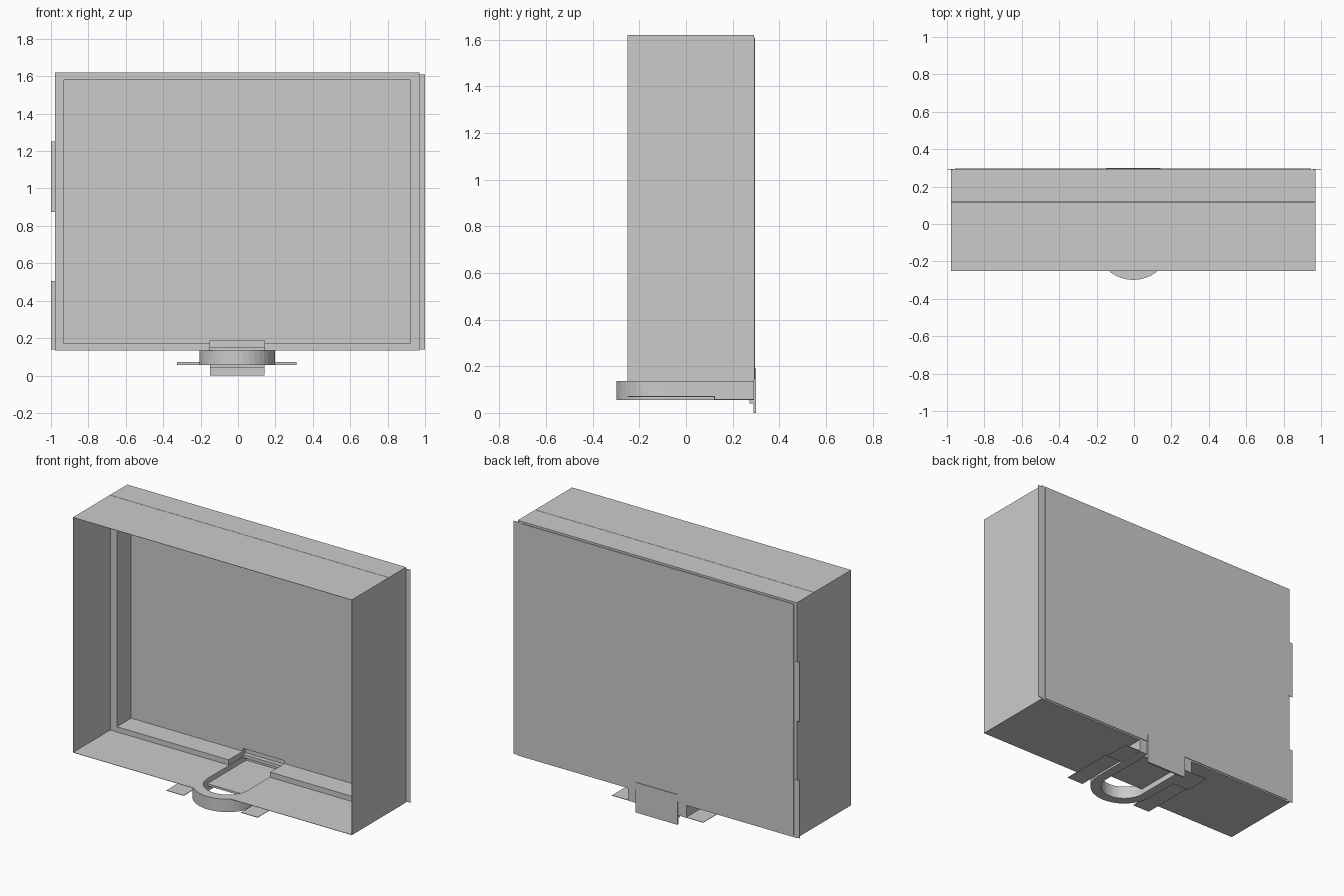
import bpy
import bmesh
from math import cos, sin, pi
from mathutils import Vector

cube = bpy.data.objects.get("Cube")
if cube:
    bpy.data.objects.remove(cube, do_unlink=True)

GREY = (0.6, 0.6, 0.6, 1.0)
grey = bpy.data.materials.new("plain_grey")
grey.use_nodes = True
grey.diffuse_color = GREY
grey.node_tree.nodes["Principled BSDF"].inputs["Base Color"].default_value = GREY


def prism(name, outline, axis, start, end):
    """Extrude a flat outline along y (outline in x, z) or z (outline in x, y)."""
    place = {"y": lambda a, b: (a, start, b), "z": lambda a, b: (a, b, start)}[axis]
    push = Vector((0, end - start, 0)) if axis == "y" else Vector((0, 0, end - start))
    bm = bmesh.new()
    face = bm.faces.new([bm.verts.new(place(a, b)) for a, b in outline])
    new = bmesh.ops.extrude_face_region(bm, geom=[face])["geom"]
    bmesh.ops.translate(bm, vec=push, verts=[v for v in new if isinstance(v, bmesh.types.BMVert)])
    bmesh.ops.recalc_face_normals(bm, faces=bm.faces)
    mesh = bpy.data.meshes.new(name)
    bm.to_mesh(mesh)
    bm.free()
    mesh.materials.append(grey)
    obj = bpy.data.objects.new(name, mesh)
    bpy.context.collection.objects.link(obj)
    return obj


def box(name, x0, x1, y0, y1, z0, z1):
    return prism(name, [(x0, y0), (x1, y0), (x1, y1), (x0, y1)], "z", z0, z1)


def u_curve(radius, back):
    """Open U in x, y: straight legs to the back, half circle at the front."""
    arc = [(CX + radius * cos(t), ARC_Y + radius * sin(t))
           for t in (pi + pi * i / SEGMENTS for i in range(SEGMENTS + 1))]
    return [(CX - radius, back)] + arc + [(CX + radius, back)]


# Shared sizes
L, R, BOTTOM, TOP = -0.978, 0.97, 0.135, 1.62
FRONT, SEAM, BACK = -0.25, 0.12, 0.292
CX, ARC_Y, SEGMENTS = -0.004, -0.096, 20
NL, NR = CX - 0.145, CX + 0.145
T = 0.002
FLOOR = BOTTOM + T

# Thin side walls over the full depth, and the top of the hood up to the seam
box("right_wall", L, L + T, FRONT, BACK, BOTTOM, TOP)
box("left_wall", R - T, R, FRONT, BACK, BOTTOM, TOP)
box("hood_top", L + T, R - T, FRONT, SEAM - 0.002, TOP - T, TOP)

# Floor with the U-shaped latch opening
prism("floor", [(L + T, BACK), (L + T, FRONT), (R - T, FRONT), (R - T, BACK)]
      + u_curve(0.14, BACK)[::-1], "z", BOTTOM, FLOOR)

# Deep frame around the back panel, open at the latch notch
il, ir, ib, it = -0.93, 0.92, 0.17, 1.58
prism("frame", [(NL, FLOOR), (L + T, FLOOR), (L + T, TOP), (R - T, TOP), (R - T, FLOOR),
                (NR, FLOOR), (NR, ib), (ir, ib), (ir, it), (il, it), (il, ib), (NL, ib)],
      "y", SEAM, BACK)

# Back panel, notched around the catch
prism("back_panel", [(NL, 0.145), (-0.957, 0.145), (-0.957, 1.607), (0.945, 1.607),
                     (0.945, 0.145), (NR, 0.145), (NR, 0.188), (NL, 0.188)],
      "y", 0.262, 0.296)

# Hinge strip on the left, hinge tabs on the right
box("hinge_strip", 0.957, 1.0, BACK, BACK + T, 0.14, 1.61)
for i, (z0, z1) in enumerate([(0.14, 0.505), (0.875, 1.25)]):
    box(f"hinge_tab_{i + 1}", -1.0, -0.965, BACK, BACK + T, z0, z1)

# Latch housing: U-shaped wall, flush with the floor
prism("latch_housing", u_curve(0.203, BACK) + u_curve(0.14, BACK)[::-1],
      "z", 0.056, FLOOR)

# Thin stepped wings of the latch
for side, x0, x1 in (("right", -0.325, CX - 0.2), ("left", CX + 0.2, 0.312)):
    box(f"latch_wing_front_{side}", x0, x1, FRONT, SEAM, 0.069, 0.072)
    box(f"latch_wing_step_{side}", x0, x1, SEAM, SEAM + 0.004, 0.057, 0.072)
    box(f"latch_wing_back_{side}", x0, x1, SEAM + 0.004, BACK, 0.057, 0.06)

# Raised tray between the housing legs
box("latch_tray", CX - 0.14, CX + 0.14, -0.1, 0.288, 0.092, 0.105)

# Upright catch plate with its ledges
box("catch_plate", NL, NR, 0.29, 0.3, 0.0, 0.19)
box("catch_lower_ledge", NL, NR, 0.272, 0.29, 0.04, 0.06)
box("catch_upper_ledge", NL, NR, 0.262, 0.29, 0.13, 0.15)
